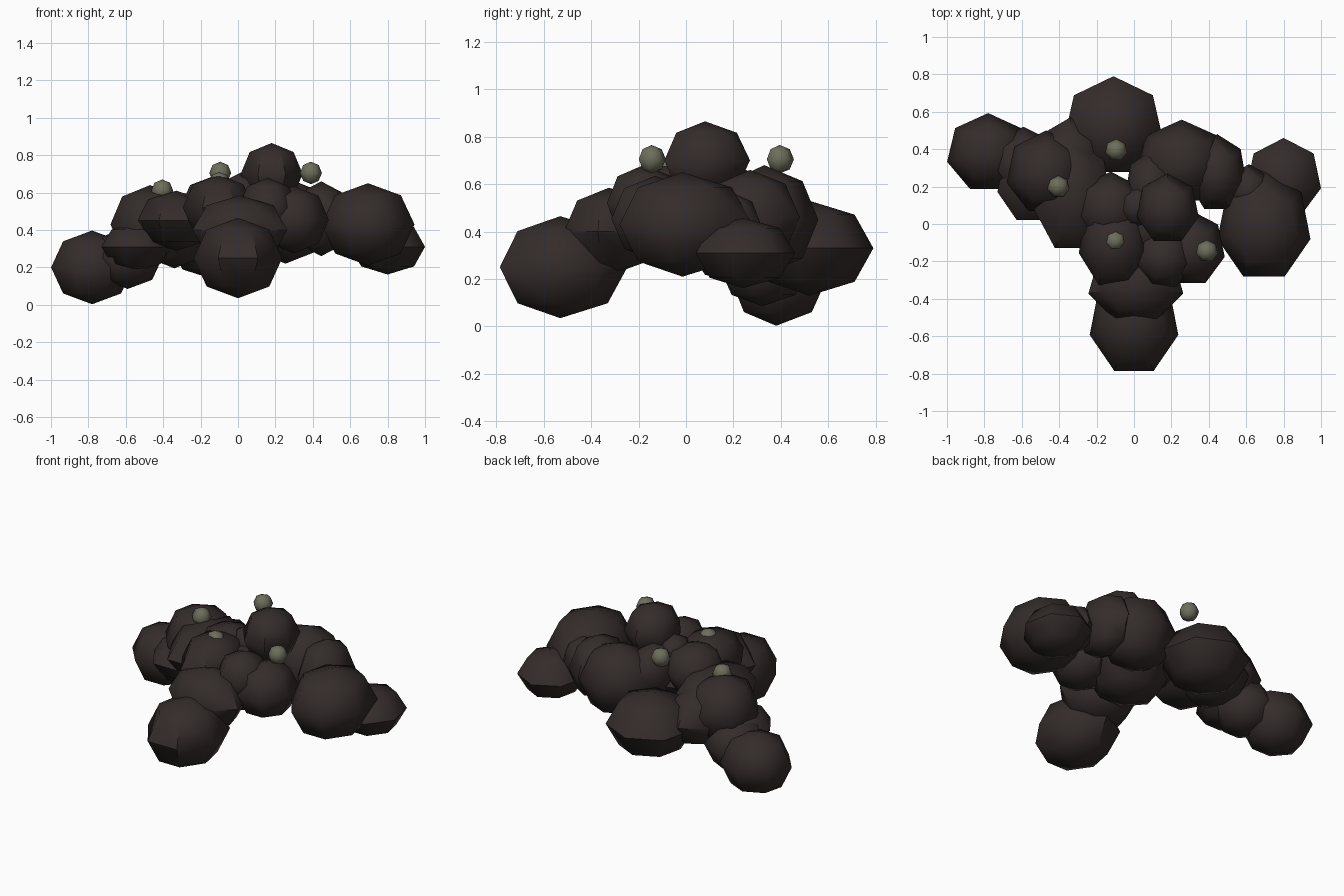
import bpy
import bmesh
from math import radians

cube = bpy.data.objects.get("Cube")
if cube:
    bpy.data.objects.remove(cube, do_unlink=True)


def material(name, rgb):
    mat = bpy.data.materials.new(name)
    mat.use_nodes = True
    mat.diffuse_color = (*rgb, 1)
    mat.node_tree.nodes["Principled BSDF"].inputs["Base Color"].default_value = (*rgb, 1)
    return mat


dark = material("dark brown", (0.034, 0.025, 0.024))
olive = material("olive grey", (0.155, 0.155, 0.108))


def lump(name, centre, size, mat=dark):
    """Seven-sided low-poly ball."""
    bm = bmesh.new()
    bmesh.ops.create_uvsphere(bm, u_segments=7, v_segments=4, radius=1)
    bmesh.ops.scale(bm, vec=size, verts=bm.verts)
    mesh = bpy.data.meshes.new(name)
    bm.to_mesh(mesh)
    bm.free()
    mesh.materials.append(mat)
    ob = bpy.data.objects.new(name, mesh)
    ob.location = centre
    bpy.context.collection.objects.link(ob)
    bpy.ops.object.select_all(action="DESELECT")
    bpy.context.view_layer.objects.active = ob
    ob.select_set(True)
    bpy.ops.object.shade_smooth_by_angle(angle=radians(50))


def bead(name, centre):
    lump(name, centre, (0.06, 0.06, 0.06), olive)


# Front limb
lump("front_foot", (0, -0.53, 0.25), (0.243, 0.283, 0.215))
lump("front_leg", (0.01, -0.325, 0.4), (0.26, 0.21, 0.185))

# Right limb
lump("right_foot", (-0.78, 0.38, 0.2), (0.225, 0.213, 0.197))
lump("right_ankle", (-0.59, 0.32, 0.25), (0.19, 0.2, 0.165))
lump("right_shin", (-0.545, 0.22, 0.31), (0.19, 0.22, 0.13))
lump("right_knee", (-0.47, 0.274, 0.43), (0.217, 0.226, 0.21))
lump("right_thigh", (-0.33, 0.16, 0.45), (0.215, 0.32, 0.16))
lump("right_hip", (-0.34, 0.34, 0.37), (0.19, 0.23, 0.175))

# Back limb
lump("back_foot", (-0.11, 0.52, 0.33), (0.27, 0.27, 0.2))

# Left limb
lump("left_foot", (0.8, 0.24, 0.31), (0.205, 0.22, 0.148))
lump("left_knee", (0.695, -0.015, 0.43), (0.255, 0.295, 0.22))
lump("left_link", (0.615, 0.18, 0.42), (0.12, 0.14, 0.15))
lump("left_thigh", (0.445, 0.27, 0.46), (0.16, 0.21, 0.2))

# Body cluster
lump("body_core", (0.05, 0, 0.42), (0.27, 0.25, 0.2))
lump("body_back_left", (0.255, 0.33, 0.45), (0.245, 0.228, 0.23))
lump("body_back_middle", (0.09, 0.2, 0.5), (0.14, 0.19, 0.18))
lump("body_right", (-0.125, 0.08, 0.52), (0.19, 0.2, 0.17))
lump("body_front_right", (-0.105, -0.1, 0.52), (0.195, 0.25, 0.175))
lump("body_front", (0.16, -0.18, 0.52), (0.16, 0.17, 0.16))
lump("body_front_left", (0.3, -0.13, 0.455), (0.19, 0.205, 0.18))
lump("body_filler", (0.02, 0.09, 0.58), (0.11, 0.12, 0.13))
lump("crown", (0.18, 0.08, 0.7), (0.17, 0.19, 0.165))

# Small pale beads
bead("right_bead", (-0.405, 0.2, 0.61))
bead("back_bead", (-0.095, 0.395, 0.705))
bead("front_bead", (-0.1, -0.09, 0.65))
bead("left_bead", (0.39, -0.145, 0.705))
